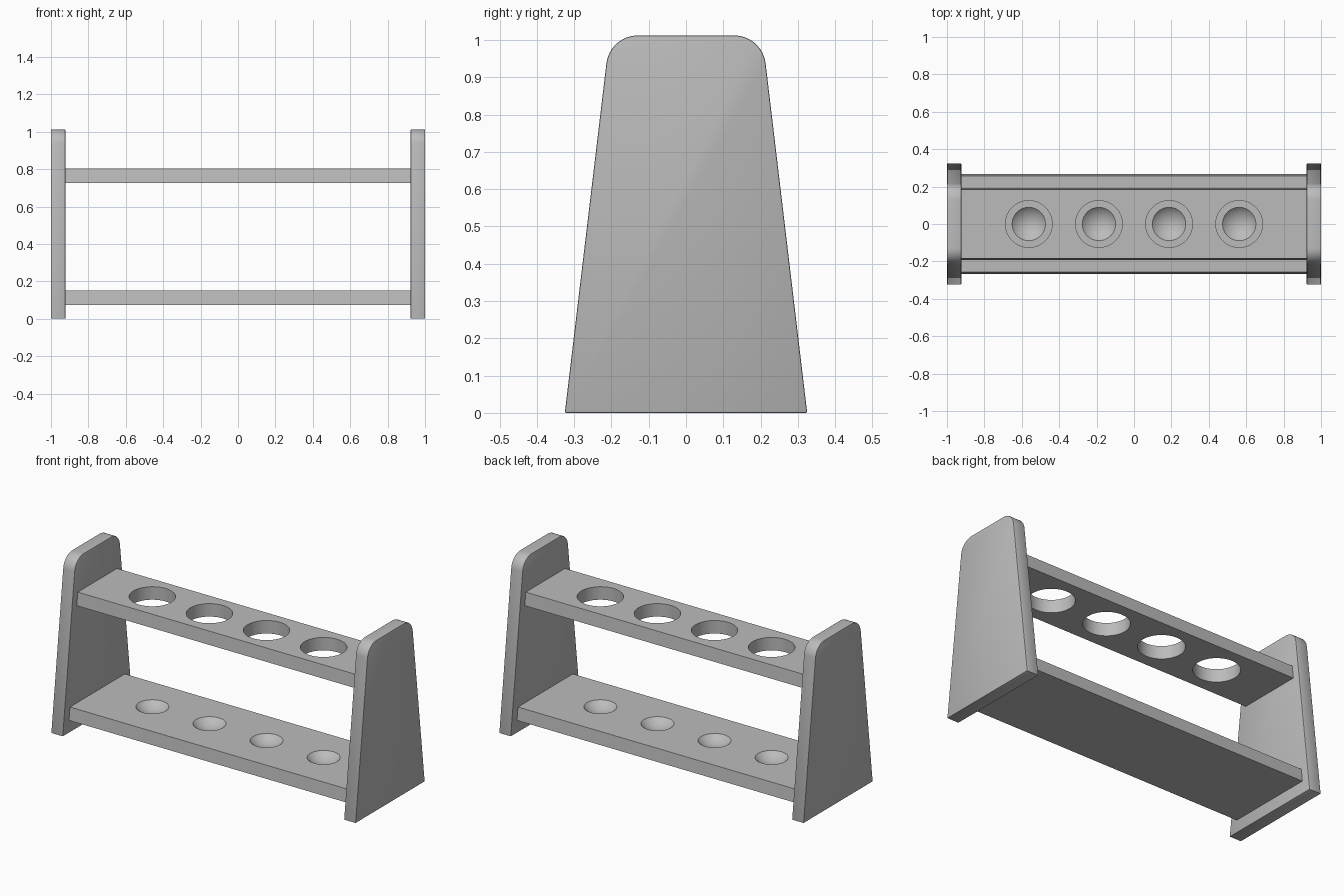
import bpy, bmesh, math

if "Cube" in bpy.data.objects:
    bpy.data.objects.remove(bpy.data.objects["Cube"], do_unlink=True)

HOLES = [-0.5625, -0.1875, 0.1875, 0.5625]
RADIUS = 0.125

# One plain grey for the whole rack
GREY = (0.5, 0.5, 0.5, 1.0)
grey = bpy.data.materials.new("plain_grey")
grey.use_nodes = True
grey.diffuse_color = GREY
grey.node_tree.nodes["Principled BSDF"].inputs["Base Color"].default_value = GREY


def extrude_profile(name, points, x0, x1):
    """Solid made by sweeping a (y, z) outline from x0 to x1."""
    bm = bmesh.new()
    face = bm.faces.new([bm.verts.new((x0, y, z)) for y, z in points])
    side = bmesh.ops.extrude_face_region(bm, geom=[face])["geom"]
    verts = [g for g in side if isinstance(g, bmesh.types.BMVert)]
    bmesh.ops.translate(bm, verts=verts, vec=(x1 - x0, 0, 0))
    bmesh.ops.recalc_face_normals(bm, faces=bm.faces)
    mesh = bpy.data.meshes.new(name)
    bm.to_mesh(mesh)
    bm.free()
    mesh.materials.append(grey)
    obj = bpy.data.objects.new(name, mesh)
    bpy.context.collection.objects.link(obj)
    return obj


def activate(obj):
    bpy.ops.object.select_all(action='DESELECT')
    obj.select_set(True)
    bpy.context.view_layer.objects.active = obj


def apply_modifiers(obj):
    activate(obj)
    for mod in list(obj.modifiers):
        bpy.ops.object.modifier_apply(modifier=mod.name)
    bpy.ops.object.shade_smooth_by_angle(angle=math.radians(30))


def cut(target, cutter):
    cutter.hide_render = True
    cutter.data.materials.append(grey)
    mod = target.modifiers.new("cut", 'BOOLEAN')
    mod.operation = 'DIFFERENCE'
    mod.solver = 'EXACT'
    mod.object = cutter
    activate(target)
    bpy.ops.object.modifier_apply(modifier=mod.name)
    bpy.data.objects.remove(cutter, do_unlink=True)


# End panels: tapered boards with rounded top corners
TOP, BASE_W, SLOPE, R = 1.012, 0.325, 0.119, 0.085
tilt = math.atan(SLOPE)
cz = TOP - R
cy = BASE_W - SLOPE * cz - R / math.cos(tilt)
arc = []
for i in range(13):
    a = tilt + (math.pi / 2 - tilt) * i / 12
    arc.append((cy + R * math.cos(a), cz + R * math.sin(a)))
outline = [(BASE_W, 0)] + arc + [(-y, z) for y, z in reversed(arc)] + [(-BASE_W, 0)]
for name, x0, x1 in (("right_end_panel", -1.0, -0.923), ("left_end_panel", 0.923, 1.0)):
    panel = extrude_profile(name, outline, x0, x1)
    bevel = panel.modifiers.new("soft_edges", 'BEVEL')
    bevel.width = 0.004
    bevel.segments = 2
    bevel.limit_method = 'ANGLE'
    bevel.angle_limit = math.radians(40)
    apply_modifiers(panel)


# Shelves: boards whose long edges follow the panel taper
def shelf(name, z0, z1, half):
    d = SLOPE * (z1 - z0) / 2
    return extrude_profile(name, [(half + d, z0), (half - d, z1),
                                  (-half + d, z1), (-half - d, z0)], -0.925, 0.925)


top_shelf = shelf("top_shelf", 0.727, 0.804, 0.189)
bottom_shelf = shelf("bottom_shelf", 0.074, 0.15, 0.262)

# Through holes above, shallow round dimples below
for x in HOLES:
    bpy.ops.mesh.primitive_cylinder_add(vertices=64, radius=RADIUS, depth=0.3,
                                        location=(x, 0, 0.765))
    cut(top_shelf, bpy.context.object)
    bpy.ops.mesh.primitive_uv_sphere_add(segments=48, ring_count=32, radius=RADIUS,
                                         location=(x, 0, 0.1125 + RADIUS))
    cut(bottom_shelf, bpy.context.object)

for board in (top_shelf, bottom_shelf):
    apply_modifiers(board)
